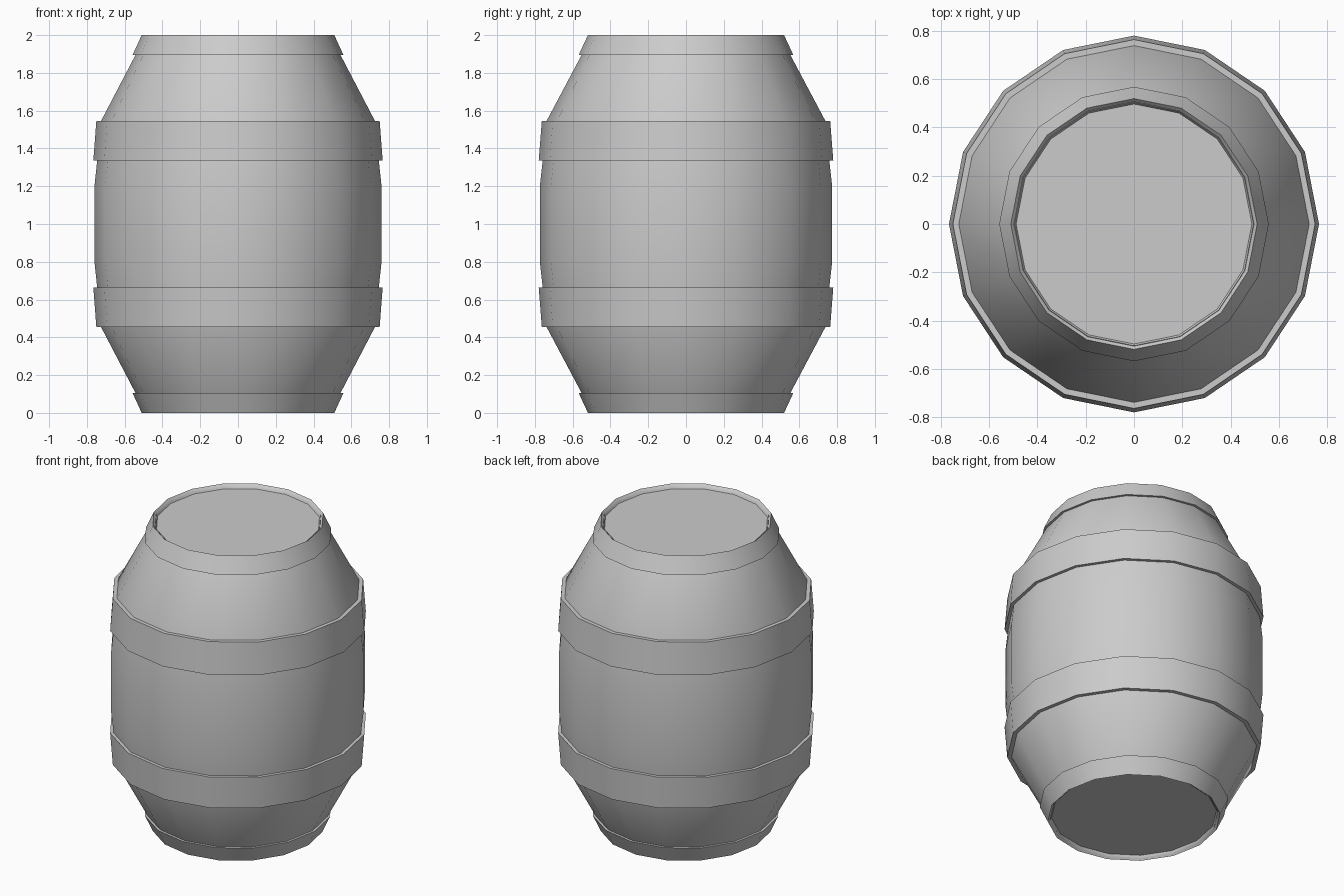
import bpy, bmesh, math

if "Cube" in bpy.data.objects:
    bpy.data.objects.remove(bpy.data.objects["Cube"])

SIDES = 16
Y_SCALE = 1.018


def lathe(name, profile, closed=False):
    """Spin an (r, z) profile; open profiles get flat end caps."""
    bm = bmesh.new()
    rings = []
    for r, z in profile:
        rings.append([bm.verts.new((r * math.cos(2 * math.pi * i / SIDES),
                                    Y_SCALE * r * math.sin(2 * math.pi * i / SIDES), z))
                      for i in range(SIDES)])
    pairs = list(zip(rings, rings[1:]))
    if closed:
        pairs.append((rings[-1], rings[0]))
    else:
        bm.faces.new(rings[0])
        bm.faces.new(rings[-1])
    for a, b in pairs:
        for i in range(SIDES):
            j = (i + 1) % SIDES
            bm.faces.new((a[i], a[j], b[j], b[i]))
    bmesh.ops.recalc_face_normals(bm, faces=bm.faces)
    mesh = bpy.data.meshes.new(name)
    bm.to_mesh(mesh)
    bm.free()
    obj = bpy.data.objects.new(name, mesh)
    bpy.context.collection.objects.link(obj)
    bpy.ops.object.select_all(action='DESELECT')
    obj.select_set(True)
    bpy.context.view_layer.objects.active = obj
    bpy.ops.object.shade_smooth_by_angle(angle=math.radians(35))
    return obj


def mirror_z(profile):
    return [(r, 2 - z) for r, z in profile]


# Bulging staves with recessed heads at both ends
half = [(0.488, 0.025), (0.495, 0.012), (0.54, 0.10), (0.728, 0.46),
        (0.745, 0.66), (0.76, 0.80)]
lathe("barrel_body", half + mirror_z(half)[::-1])

# Wide hoops around the belly
belly = [(0.75, 0.455), (0.766, 0.665), (0.735, 0.665), (0.715, 0.455)]
lathe("lower_belly_hoop", belly, closed=True)
lathe("upper_belly_hoop", mirror_z(belly), closed=True)

# Narrow hoops at the ends, their inner walls forming the rims
end = [(0.51, 0.0), (0.558, 0.105), (0.53, 0.105), (0.488, 0.026)]
lathe("bottom_hoop", end, closed=True)
lathe("top_hoop", mirror_z(end), closed=True)
